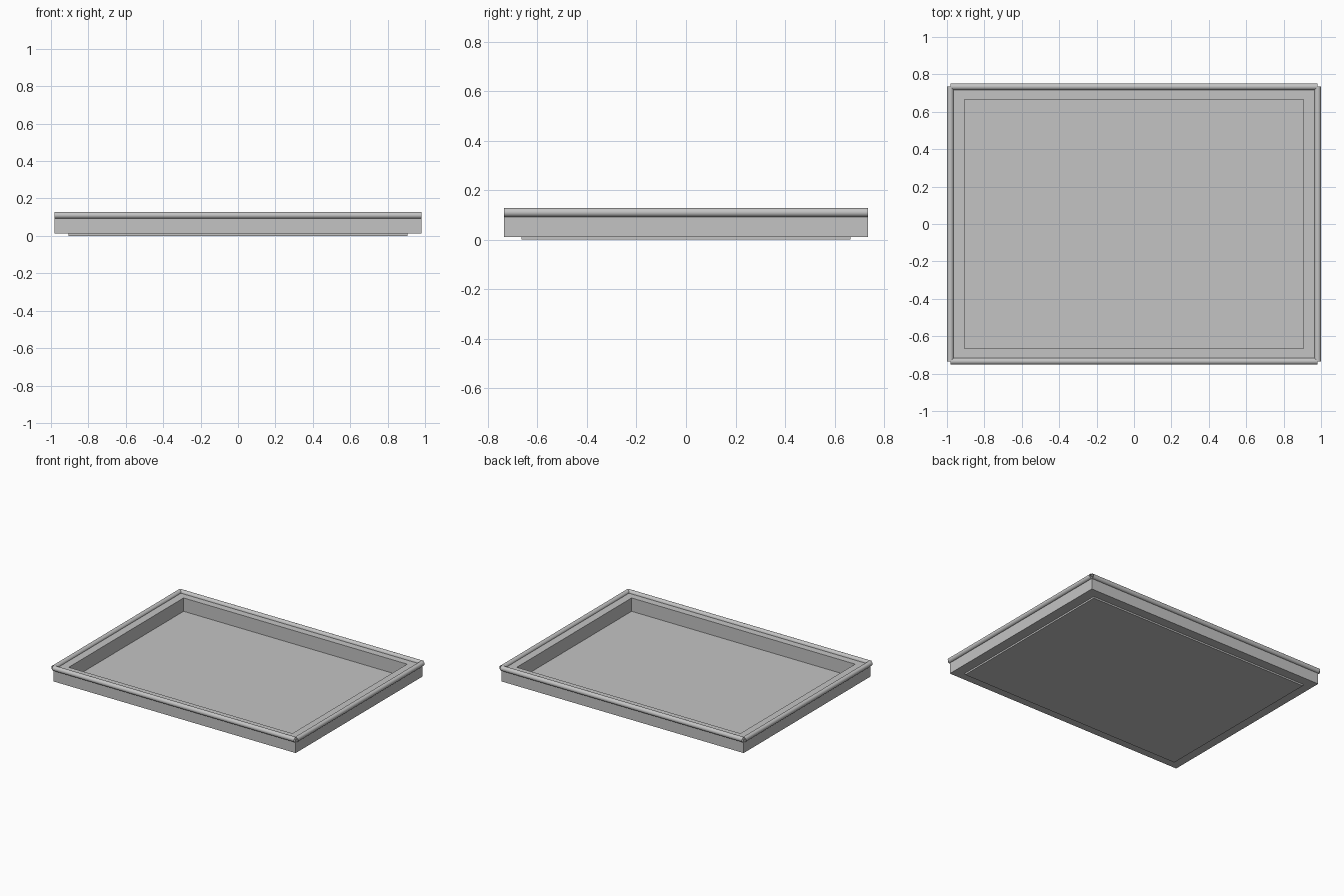
import bpy
import bmesh
import math
from mathutils import Matrix

cube = bpy.data.objects.get("Cube")
if cube:
    bpy.data.objects.remove(cube, do_unlink=True)

OUT_X, OUT_Y = 0.982, 0.734    # outer half sizes of the walls
IN_X, IN_Y = 0.907, 0.665      # half sizes of the recess and base
LIFT, RIM_Z, RIM_R = 0.012, 0.11, 0.018

grey = bpy.data.materials.new("plain grey")
grey.use_nodes = True
colour = (0.55, 0.55, 0.55, 1)
grey.diffuse_color = colour
grey.node_tree.nodes["Principled BSDF"].inputs["Base Color"].default_value = colour


def add_object(name, bm):
    bmesh.ops.recalc_face_normals(bm, faces=bm.faces)
    mesh = bpy.data.meshes.new(name)
    bm.to_mesh(mesh)
    bm.free()
    mesh.materials.append(grey)
    obj = bpy.data.objects.new(name, mesh)
    bpy.context.collection.objects.link(obj)
    return obj


def ring(bm, hx, hy, z):
    return [bm.verts.new((sx * hx, sy * hy, z))
            for sx, sy in ((-1, -1), (1, -1), (1, 1), (-1, 1))]


def bridge(bm, a, b):
    for i in range(4):
        j = (i + 1) % 4
        bm.faces.new((a[i], a[j], b[j], b[i]))


# Base panel, standing a little below the walls
bm = bmesh.new()
low, high = ring(bm, IN_X, IN_Y, 0), ring(bm, IN_X, IN_Y, LIFT)
bridge(bm, low, high)
bm.faces.new(low)
bm.faces.new(high)
add_object("base_panel", bm)

# Thick wall frame around the recess
bm = bmesh.new()
loops = [ring(bm, OUT_X, OUT_Y, LIFT), ring(bm, OUT_X, OUT_Y, RIM_Z),
         ring(bm, IN_X, IN_Y, RIM_Z), ring(bm, IN_X, IN_Y, LIFT)]
for i in range(4):
    bridge(bm, loops[i], loops[(i + 1) % 4])
add_object("wall_frame", bm)


# Open round tubes along the top outer edges
def rim_tube(name, x, y, half_length, axis):
    bm = bmesh.new()
    turn = Matrix.Rotation(math.pi / 2, 4, axis)
    bmesh.ops.create_cone(bm, cap_ends=False, segments=32, radius1=RIM_R,
                          radius2=RIM_R, depth=2 * half_length,
                          matrix=Matrix.Translation((x, y, RIM_Z)) @ turn)
    for face in bm.faces:
        face.smooth = True
    add_object(name, bm)


rim_tube("front_rim", 0, -OUT_Y, OUT_X, 'Y')
rim_tube("back_rim", 0, OUT_Y, OUT_X, 'Y')
rim_tube("left_rim", OUT_X, 0, OUT_Y, 'X')
rim_tube("right_rim", -OUT_X, 0, OUT_Y, 'X')
